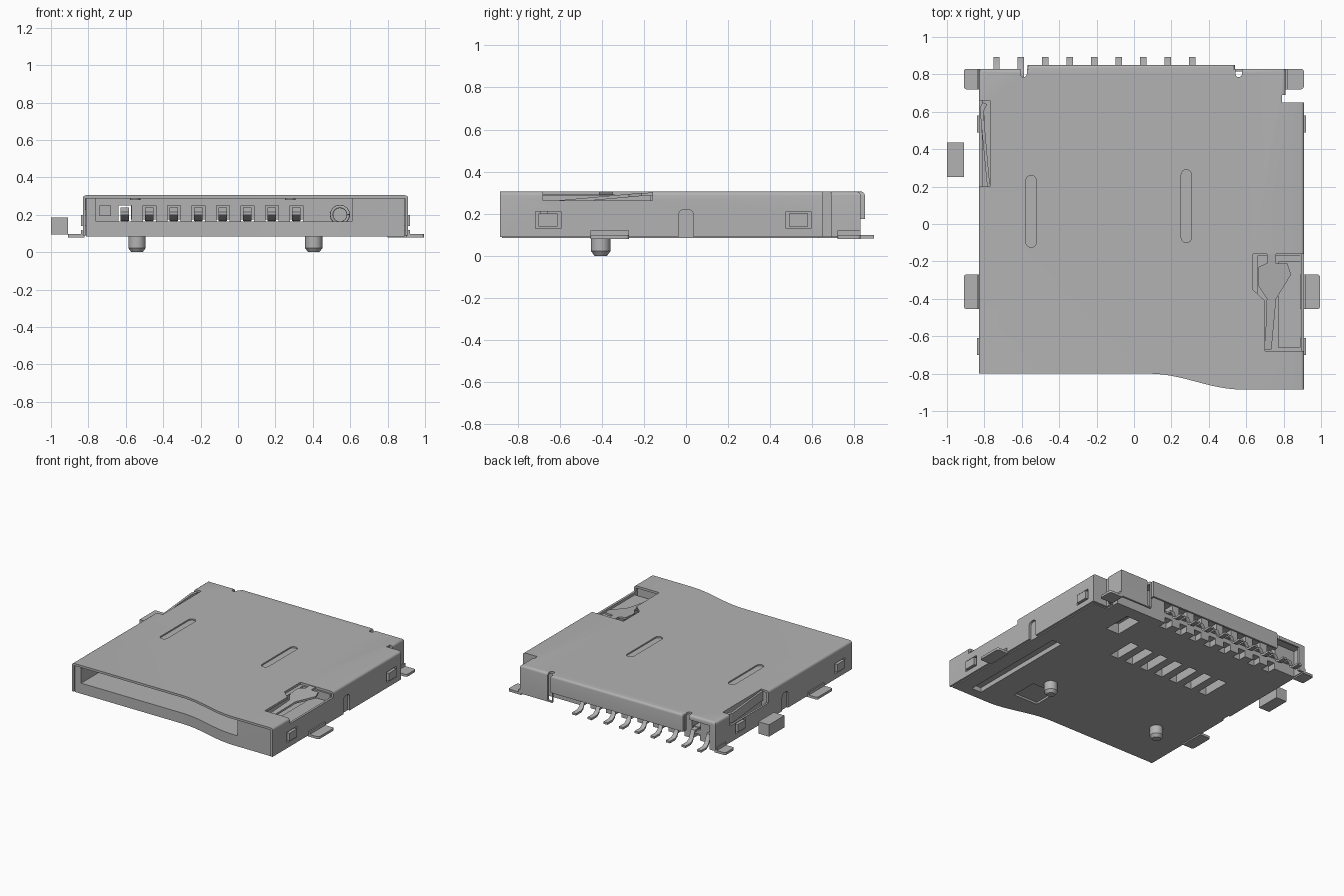
import bpy, bmesh, math
from mathutils import Vector

cube = bpy.data.objects.get("Cube")
if cube:
    bpy.data.objects.remove(cube)

grey = bpy.data.materials.new("plain_grey")
grey.use_nodes = True
COLOUR = (0.45, 0.45, 0.45, 1)
grey.diffuse_color = COLOUR
grey.node_tree.nodes["Principled BSDF"].inputs["Base Color"].default_value = COLOUR


def finish(bm, name):
    bmesh.ops.recalc_face_normals(bm, faces=bm.faces)
    mesh = bpy.data.meshes.new(name)
    bm.to_mesh(mesh)
    bm.free()
    mesh.materials.append(grey)
    ob = bpy.data.objects.new(name, mesh)
    bpy.context.collection.objects.link(ob)
    return ob


def prism(name, pts, z0, z1, round_edges=None, width=0.03):
    """Extrude a plan outline; optionally round the edges picked by a rule."""
    bm = bmesh.new()
    face = bm.faces.new([bm.verts.new((x, y, z0)) for x, y in pts])
    new = bmesh.ops.extrude_face_region(bm, geom=[face])["geom"]
    for v in new:
        if isinstance(v, bmesh.types.BMVert):
            v.co.z = z1
    if round_edges:
        edges = [e for e in bm.edges if round_edges(*[v.co for v in e.verts])]
        bmesh.ops.bevel(bm, geom=edges, offset=width, segments=4, profile=0.5, affect='EDGES')
    return finish(bm, name)


def box(name, x0, x1, y0, y1, z0, z1, **kw):
    return prism(name, [(x0, y0), (x1, y0), (x1, y1), (x0, y1)], z0, z1, **kw)


def strip(name, path, x0, x1, t=0.015):
    """Bent sheet strip following a (y, z) path."""
    bm = bmesh.new()
    rows = [[bm.verts.new((x, y, z + dz)) for x, dz in ((x0, 0), (x1, 0), (x1, t), (x0, t))]
            for y, z in path]
    for a, b in zip(rows, rows[1:]):
        for i in range(4):
            bm.faces.new((a[i], a[i - 1], b[i - 1], b[i]))
    bm.faces.new(rows[0])
    bm.faces.new(rows[-1])
    return finish(bm, name)


def cut(ob, *cutters):
    for c in cutters:
        c.hide_render = True
        mod = ob.modifiers.new("cut", 'BOOLEAN')
        mod.operation, mod.solver, mod.object = 'DIFFERENCE', 'EXACT', c
        bpy.context.view_layer.objects.active = ob
        bpy.ops.object.modifier_apply(modifier=mod.name)
        bpy.data.objects.remove(c)


def obround(x, y0, y1, r):
    arc = [math.pi * i / 8 for i in range(9)]
    return ([(x + r * math.cos(a), y1 - r + r * math.sin(a)) for a in arc] +
            [(x - r * math.cos(a), y0 + r - r * math.sin(a)) for a in arc])


def front_curve(x0, x1):
    """S-shaped front edge from the mouth to the deeper corner."""
    n = 12
    return [(x0 + (x1 - x0) * i / n, -0.8 - 0.0425 * (1 - math.cos(math.pi * i / n)))
            for i in range(n + 1)]


# Sheet metal shell
TOP, BOTTOM = 0.305, 0.09
outline = [(-0.83, -0.8)] + front_curve(0.08, 0.58) + [
    (0.91, -0.885), (0.91, 0.65), (0.79, 0.65), (0.79, 0.69), (0.81, 0.69), (0.81, 0.83),
    (0.54, 0.83), (0.54, 0.85), (-0.57, 0.85), (-0.57, 0.83), (-0.83, 0.83)]


def shell_top_edge(a, b):
    side = abs(a.x - b.x) < 0.001 and abs(a.y - b.y) > 0.1
    back = min(a.y, b.y) > 0.8
    return min(a.z, b.z) > 0.3 and (side or back)


shell = prism("metal_shell", outline, BOTTOM, TOP, shell_top_edge, 0.018)
inside = [(-0.815, -1), (0.893, -1), (0.893, 0.633), (0.775, 0.633), (0.775, 0.7),
          (0.795, 0.7), (0.795, 0.815), (0.525, 0.815), (0.525, 0.835), (-0.555, 0.835),
          (-0.555, 0.815), (-0.815, 0.815)]
cut(shell, prism("hollow", inside, 0, TOP - 0.017))
# Rear openings and relief notches
cut(shell, box("rear_gap", -0.59, 0.54, 0.7, 0.9, 0, 0.175),
    box("corner_gap", -0.78, -0.575, 0.7, 0.9, 0, 0.27),
    prism("relief", obround(-0.59, 0.785, 0.9, 0.017), 0.1, 0.4),
    prism("relief", obround(0.56, 0.785, 0.9, 0.017), 0.1, 0.4))
# Side windows, lower slots and the two spring openings
for sx in (-0.83, 0.91):
    for y in (-0.655, 0.535):
        cut(shell, box("window", sx - 0.05, sx + 0.05, y - 0.06, y + 0.06, 0.13, 0.21))
    cut(shell, box("slot", sx - 0.05, sx + 0.05, -0.035, 0.035, 0, 0.22,
                   round_edges=lambda a, b: min(a.z, b.z) > 0.2 and abs(a.y - b.y) < 0.01,
                   width=0.025))
cut(shell, prism("front_opening", [(0.635, -0.16), (1, -0.16), (1, -0.68), (0.7, -0.68),
                                   (0.7, -0.41), (0.635, -0.35)], 0.262, 0.4),
    box("side_opening", -0.9, -0.77, 0.2, 0.66, 0.215, 0.4))
# Pressed grooves in the lid
for x, y0, y1 in ((-0.55, -0.125, 0.26), (0.28, -0.1, 0.29)):
    cut(shell, prism("groove", obround(x, y0, y1, 0.028), TOP - 0.01, 0.4))
    prism("groove_rib", obround(x, y0, y1, 0.028), TOP - 0.026, TOP - 0.012)

# Moulded base with floor, side walls and rear wall
base_outline = [(-0.812, -0.79)] + [(x, y + 0.01) for x, y in front_curve(0.08, 0.58)] + [
    (0.89, -0.875), (0.89, 0.63), (0.77, 0.63), (0.77, 0.74), (-0.812, 0.74)]
base = prism("moulded_base", base_outline, 0.085, 0.286)
cut(base, box("card_space", -0.76, 0.61, -1, 0.66, 0.165, 0.4),
    box("spring_pocket", 0.66, 1, -0.69, -0.17, 0.2, 0.4),
    box("side_pocket", -0.9, -0.765, 0.19, 0.67, 0.13, 0.4))
contacts = [-0.605 + 0.131 * i for i in range(8)]
cutters = [box("arch", x - 0.035, x + 0.035, 0.6, 0.8, 0.165, 0.25) for x in contacts]
cutters += [box("floor_window", x - 0.035, x + 0.035, 0.16, 0.38, 0, 0.3) for x in contacts[1:]]
cutters += [box("pin_notch", x - 0.03, x + 0.03, 0.68, 0.8, 0, 0.13) for x in contacts]
cutters += [box("coil_window", 0.49, 0.6, 0.42, 0.64, 0, 0.3),
            box("guide_groove", 0.7, 0.78, -0.8, 0.06, 0, 0.12),
            box("shallow_pocket", 0.3, 0.5, -0.68, -0.48, 0, 0.1)]
cut(base, *cutters)

# Contact leaves and solder pins
for x in contacts:
    strip("contact_leaf", [(0.18, 0.2), (0.22, 0.225), (0.28, 0.2), (0.6, 0.168), (0.74, 0.168)],
          x - 0.022, x + 0.022)
for x in [contacts[0] - 0.13] + contacts:
    strip("solder_pin", [(0.72, 0.165), (0.78, 0.16), (0.805, 0.1), (0.83, 0.083), (0.893, 0.083)],
          x - 0.017, x + 0.017)

# Solder feet
for name, x0, x1, y0, y1 in (("front_left_foot", 0.9, 0.995, -0.455, -0.27),
                             ("front_right_foot", -0.91, -0.82, -0.455, -0.27),
                             ("rear_left_foot", 0.8, 0.908, 0.72, 0.83),
                             ("rear_right_foot", -0.91, -0.82, 0.72, 0.83)):
    s = 1 if x0 > 0 else -1
    box(name, x0, x1, y0, y1, 0.08, 0.098, width=0.015,
        round_edges=lambda a, b: abs(a.z - b.z) > 0.01 and a.x * s > 0.9)
    inner = x0 if s > 0 else x1
    box(name + "_bend", inner - 0.012, inner + 0.02 * s, y0, y1, 0.09, 0.12)

# Latch bumps in the side windows
for sx, s in ((-0.83, -1), (0.91, 1)):
    for y in (-0.655, 0.535):
        box("latch_bump", sx - 0.03, sx + 0.01 * s if s > 0 else sx + 0.03,
            y - 0.045, y + 0.045, 0.14, 0.2) if s > 0 else \
            box("latch_bump", sx - 0.01, sx + 0.03, y - 0.045, y + 0.045, 0.14, 0.2)

# Locating pegs with chamfered tips
for x in (-0.54, 0.405):
    bm = bmesh.new()
    for r1, r2, z0, z1 in ((0.03, 0.046, 0, 0.022), (0.046, 0.046, 0.022, 0.1)):
        made = bmesh.ops.create_cone(bm, cap_ends=True, segments=32, radius1=r1, radius2=r2,
                                     depth=z1 - z0)["verts"]
        bmesh.ops.translate(bm, verts=made, vec=Vector((x, -0.405, (z0 + z1) / 2)))
    finish(bm, "locating_peg")

# Lid latch arm, sloping down toward the front
arm = prism("latch_arm", [(0.71, -0.15), (0.71, -0.21), (0.665, -0.23), (0.665, -0.33),
                          (0.71, -0.4), (0.7, -0.67), (0.735, -0.67), (0.76, -0.4),
                          (0.84, -0.27), (0.82, -0.21), (0.76, -0.21), (0.76, -0.15)], 0.285, 0.3)
for v in arm.data.vertices:
    v.co.z -= 0.09 * max(0, -0.2 - v.co.y)
box("slider", 0.77, 0.89, -0.66, -0.2, 0.19, 0.245)

# Side detection spring and switch block
prism("side_spring", [(-0.77, 0.2), (-0.785, 0.2), (-0.825, 0.62), (-0.81, 0.65),
                      (-0.785, 0.64), (-0.805, 0.6)], 0.225, 0.295)
box("switch_block", -1.0, -0.91, 0.25, 0.435, 0.095, 0.185)
box("switch_contact", -0.74, -0.68, 0.5, 0.62, 0.195, 0.25)

# Return spring coil
coil = bpy.data.curves.new("return_spring", 'CURVE')
coil.dimensions, coil.bevel_depth, coil.bevel_resolution = '3D', 0.009, 1
TURNS, STEPS = 7, 16
line = coil.splines.new('POLY')
line.points.add(TURNS * STEPS)
for i, p in enumerate(line.points):
    a = 2 * math.pi * i / STEPS
    p.co = (0.545 + 0.045 * math.cos(a), 0.4 + 0.25 * i / (TURNS * STEPS),
            0.2 + 0.045 * math.sin(a), 1)
coil.materials.append(grey)
bpy.context.collection.objects.link(bpy.data.objects.new("return_spring", coil))

# Smooth shading with sharp creases
bpy.ops.object.select_all(action='DESELECT')
for ob in bpy.context.scene.objects:
    if ob.type == 'MESH' and ob.data.materials and ob.data.materials[0] == grey:
        ob.select_set(True)
        bpy.context.view_layer.objects.active = ob
bpy.ops.object.shade_smooth_by_angle(angle=math.radians(35))
